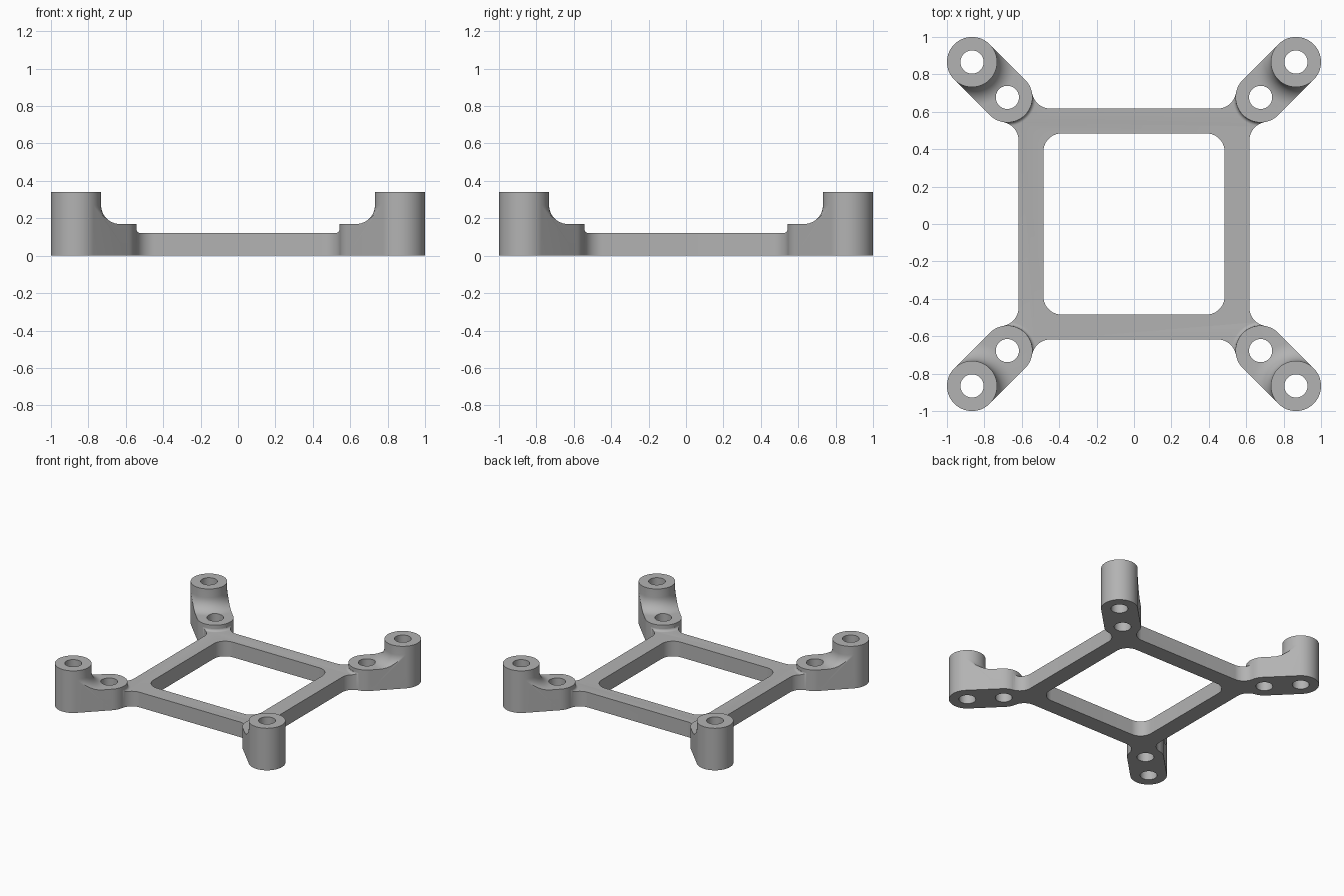
import bpy, bmesh, math
from math import sin, cos, pi, sqrt
from mathutils import Matrix

default = bpy.data.objects.get("Cube")
if default:
    bpy.data.objects.remove(default, do_unlink=True)

POST, PAD = 0.866, 0.677          # x and y of tall posts and low pads
R, HOLE, FILLET, SKIRT = 0.134, 0.062, 0.1, 0.02
FRAME_Z, PAD_Z, POST_Z = 0.122, 0.17, 0.34
OUTER, INNER = 0.617, 0.485       # half sizes of the square frame


def loft(name, rings):
    """Solid skinned through equal-length rings, capped at both ends."""
    bm = bmesh.new()
    loops = [[bm.verts.new(p) for p in ring] for ring in rings]
    for a, b in zip(loops, loops[1:]):
        for i in range(len(a)):
            j = (i + 1) % len(a)
            bm.faces.new((a[i], a[j], b[j], b[i]))
    bm.faces.new(loops[0])
    bm.faces.new(loops[-1])
    bmesh.ops.recalc_face_normals(bm, faces=bm.faces)
    mesh = bpy.data.meshes.new(name)
    bm.to_mesh(mesh)
    bm.free()
    obj = bpy.data.objects.new(name, mesh)
    bpy.context.collection.objects.link(obj)
    return obj


def prism(name, outline, z0, z1):
    return loft(name, [[(x, y, z) for x, y in outline] for z in (z0, z1)])


def arc(cx, cy, r, a0, a1, n):
    return [(cx + r * cos(a0 + (a1 - a0) * i / n),
             cy + r * sin(a0 + (a1 - a0) * i / n)) for i in range(n + 1)]


def circle(cx, cy, r):
    return arc(cx, cy, r, 0, 2 * pi, 64)[:-1]


def turned(points, k):
    c, s = round(cos(k * pi / 2)), round(sin(k * pi / 2))
    return [(c * x - s * y, s * x + c * y) for x, y in points]


def combine(target, other, operation):
    """Apply a boolean and discard the second solid."""
    mod = target.modifiers.new("join", 'BOOLEAN')
    mod.operation, mod.solver, mod.object = operation, 'EXACT', other
    bpy.ops.object.select_all(action='DESELECT')
    bpy.context.view_layer.objects.active = target
    target.select_set(True)
    bpy.ops.object.modifier_apply(modifier=mod.name)
    bpy.data.objects.remove(other, do_unlink=True)


# Arm along +x: slot-shaped body, scooped round the post, then drilled
post, pad = POST * sqrt(2), PAD * sqrt(2)
slot = arc(post, 0, R, -pi / 2, pi / 2, 32) + arc(pad, 0, R, pi / 2, 3 * pi / 2, 32)
arm = prism("arm", slot, 0, POST_Z)
scoop = arc(R + FILLET, PAD_Z + FILLET, FILLET, pi, 3 * pi / 2, 12)
scoop += [(0.6, PAD_Z), (0.6, 0.5), (R, 0.5)]
angles = [pi / 2 + pi * i / 32 for i in range(33)]
combine(arm, loft("scoop", [[(post + r * cos(a), r * sin(a), z) for r, z in scoop]
                            for a in angles]), 'DIFFERENCE')
for x in (post, pad):
    combine(arm, prism("drill", circle(x, 0, HOLE), -0.1, 0.5), 'DIFFERENCE')

# Frame outline: straight bars flowing into the pads through fillets
fy = OUTER + FILLET
fx = PAD - sqrt((R + FILLET) ** 2 - (fy - PAD) ** 2)
flow = arc(fx, fy, FILLET, -pi / 2, math.atan2(PAD - fy, PAD - fx), 14)
corner = flow + [(y, x) for x, y in reversed(flow)]
outline = [p for k in range(4) for p in turned(corner, -k)]
bracket = prism("mounting_bracket", outline, 0, FRAME_Z + SKIRT - 0.002)

# Lower the bars, leaving a small rounded skirt round each pad
shaver = prism("shaver", turned([(2, 2)], 0) + turned([(2, 2)], 1)
               + turned([(2, 2)], 2) + turned([(2, 2)], 3), FRAME_Z, 0.2)
skirt = [(R + SKIRT, 0.05)]
skirt += arc(R + SKIRT, FRAME_Z + SKIRT, SKIRT, 3 * pi / 2, pi, 6) + [(R, 0.3)]
for k in range(4):
    (cx, cy), = turned([(PAD, PAD)], k)
    combine(shaver, loft("skirt", [[(x, y, z) for x, y in circle(cx, cy, r)]
                                   for r, z in skirt]), 'DIFFERENCE')
combine(bracket, shaver, 'DIFFERENCE')

# Square opening with rounded corners
c = INNER - FILLET
opening = [p for k in range(4) for p in turned(arc(c, c, FILLET, 0, pi / 2, 12), k)]
combine(bracket, prism("opening", opening, -0.1, 0.5), 'DIFFERENCE')

# Four arms joined to the frame corners
for k in range(4):
    copy = bpy.data.objects.new("arm_copy", arm.data.copy())
    bpy.context.collection.objects.link(copy)
    copy.data.transform(Matrix.Rotation(pi / 4 + k * pi / 2, 4, 'Z'))
    combine(bracket, copy, 'UNION')
bpy.data.objects.remove(arm, do_unlink=True)

# Plain grey finish
grey = bpy.data.materials.new("plain_grey")
grey.use_nodes = True
colour = (0.45, 0.45, 0.45, 1)
grey.diffuse_color = colour
grey.node_tree.nodes["Principled BSDF"].inputs["Base Color"].default_value = colour
bracket.data.materials.clear()
bracket.data.materials.append(grey)
bpy.ops.object.select_all(action='DESELECT')
bracket.select_set(True)
bpy.context.view_layer.objects.active = bracket
bpy.ops.object.shade_smooth_by_angle(angle=math.radians(30))
